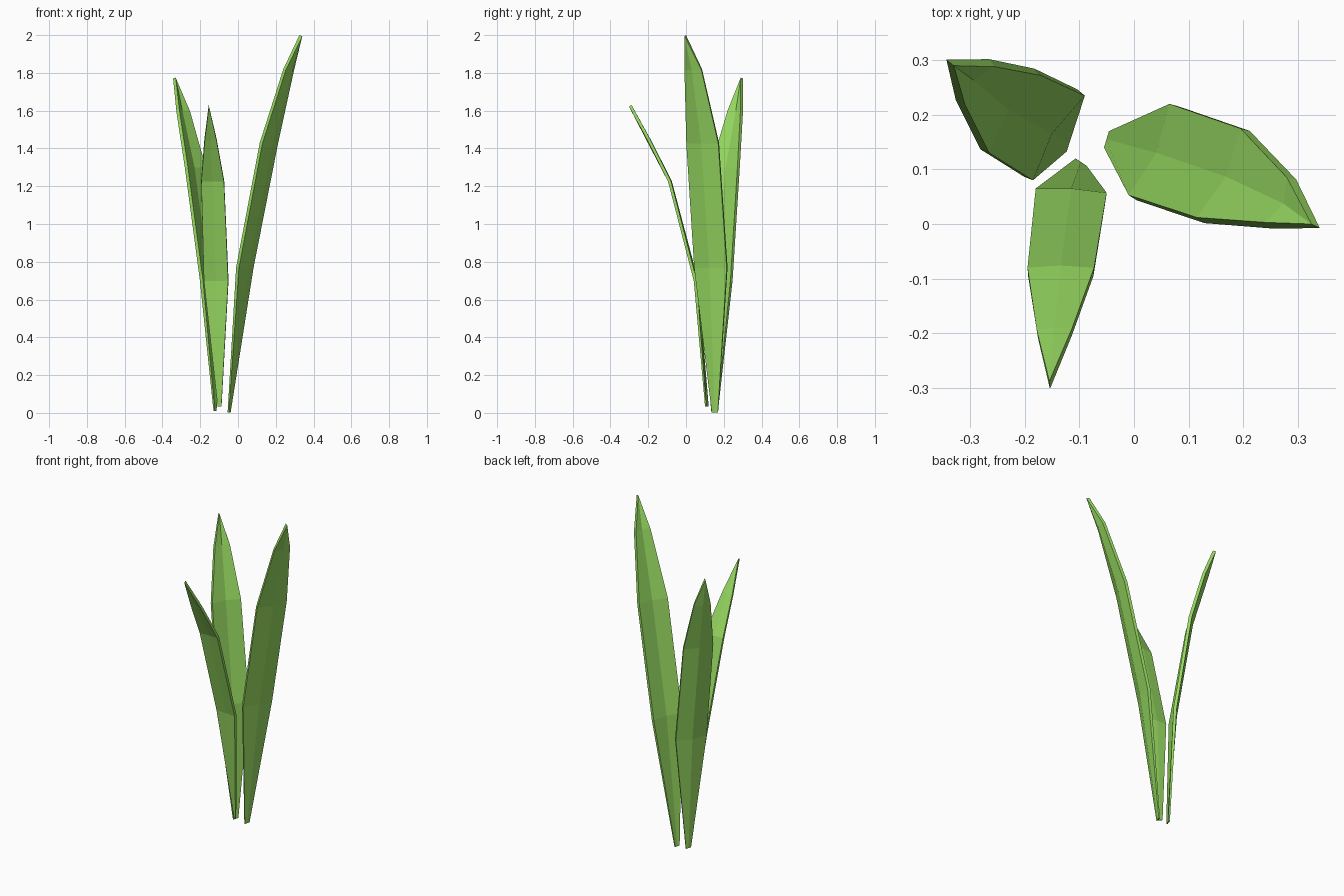
import bpy
from mathutils import Vector

default_cube = bpy.data.objects.get("Cube")
if default_cube:
    bpy.data.objects.remove(default_cube, do_unlink=True)

# One leaf green for every blade
green = bpy.data.materials.new("leaf_green")
green.use_nodes = True
colour = (0.31, 0.7, 0.12, 1)
green.diffuse_color = colour
green.node_tree.nodes["Principled BSDF"].inputs["Base Color"].default_value = colour


def make_blade(name, rows, tip, cup=0.015, thickness=0.018):
    """Loft a cupped leaf through its edge points, then give it thickness.

    Each row holds both edge points (x, y, x, y) and a height.
    """
    verts, faces = [], []
    for index, (ax, ay, bx, by, z) in enumerate(rows):
        first, second = Vector((ax, ay, z)), Vector((bx, by, z))
        across = second - first
        inward = across.cross(Vector((0, 0, 1))).normalized()
        depth = cup if index else 0
        middle = (first + second) / 2 - inward * depth
        verts += [first, middle, second]

    # Quads between neighbouring rows
    for row in range(len(rows) - 1):
        for column in range(2):
            low = row * 3 + column
            faces.append((low, low + 1, low + 4, low + 3))

    # Two triangles close the pointed tip
    point = len(verts)
    verts.append(Vector(tip))
    for column in range(2):
        low = point - 3 + column
        faces.append((low, low + 1, point))

    mesh = bpy.data.meshes.new(name)
    mesh.from_pydata(verts, [], faces)
    mesh.materials.append(green)
    mesh.update()
    blade = bpy.data.objects.new(name, mesh)
    bpy.context.collection.objects.link(blade)

    # Thickness grows outward from the inner face and thins at the base
    body = blade.vertex_groups.new(name="body")
    body.add(list(range(3, len(verts))), 1, "REPLACE")
    shell = blade.modifiers.new("leaf_thickness", "SOLIDIFY")
    shell.thickness = thickness
    shell.offset = -1
    shell.vertex_group = body.name
    shell.thickness_vertex_group = 0.4
    return blade


# Tall blade leaning to the left
make_blade("tall_leaf", [
    (-.046, .17, -.055, .14, .002),
    (.065, .22, -.01, .053, .77),
    (.195, .175, .115, .012, 1.43),
    (.28, .085, .24, .003, 1.82),
], (.325, 0, 2))

# Middle blade leaning to the back right
make_blade("back_leaf", [
    (-.123, .133, -.113, .165, .01),
    (-.185, .08, -.09, .235, .7),
    (-.265, .13, -.17, .272, 1.3),
    (-.31, .22, -.255, .288, 1.6),
], (-.33, .29, 1.775))

# Short blade arching to the front
make_blade("front_leaf", [
    (-.087, .107, -.107, .12, .035),
    (-.05, .057, -.18, .065, .7),
    (-.073, -.08, -.195, -.08, 1.23),
    (-.113, -.19, -.178, -.195, 1.45),
], (-.155, -.288, 1.63), cup=-.004, thickness=.016)
